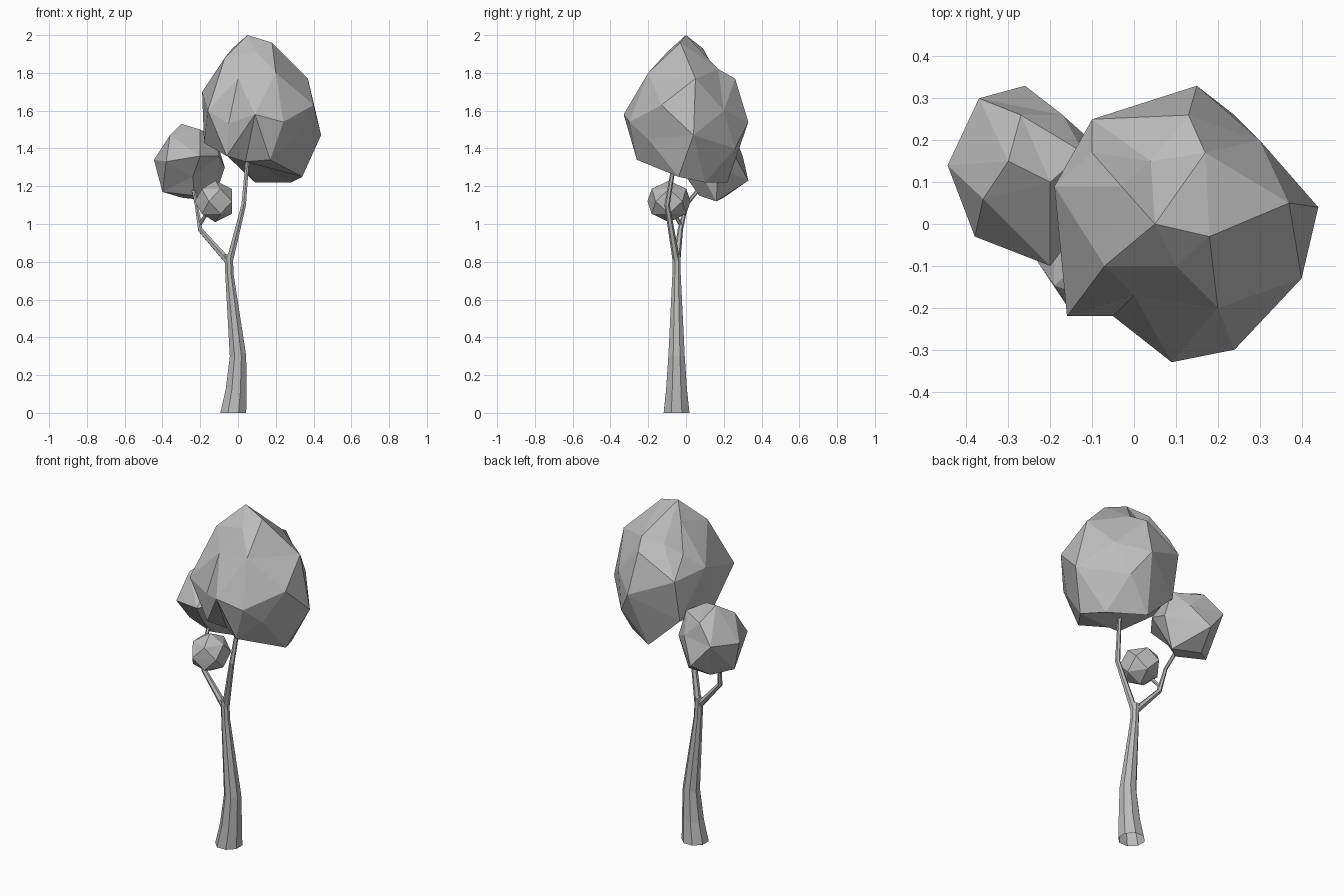
import bpy, bmesh
from math import cos, sin, tau, sqrt
from mathutils import Vector

cube = bpy.data.objects.get("Cube")
if cube:
    bpy.data.objects.remove(cube)


def make_material(name, shade):
    colour = (shade, shade, shade, 1)
    material = bpy.data.materials.new(name)
    material.use_nodes = True
    material.diffuse_color = colour
    shader = material.node_tree.nodes["Principled BSDF"]
    shader.inputs["Base Color"].default_value = colour
    return material


grey = make_material("plain grey", 0.5)


def finish(bm, name):
    """Turn a finished bmesh into a named grey object."""
    bmesh.ops.recalc_face_normals(bm, faces=bm.faces)
    mesh = bpy.data.meshes.new(name)
    bm.to_mesh(mesh)
    bm.free()
    mesh.materials.append(grey)
    part = bpy.data.objects.new(name, mesh)
    bpy.context.collection.objects.link(part)
    return part


def ring_points(sides, radius, height=0, shift=0.5):
    """Corners of a level regular polygon."""
    angles = [tau * (side + shift) / sides for side in range(sides)]
    return [Vector((radius * cos(a), radius * sin(a), height)) for a in angles]


def limb(name, sides, stations):
    """Tapered faceted tube through (x, y, z, radius) stations."""
    bm = bmesh.new()
    up = Vector((0, 0, 1))
    points = [Vector(station[:3]) for station in stations]
    last = len(points) - 1
    rings = []
    for i, point in enumerate(points):
        along = points[min(i + 1, last)] - points[max(i - 1, 0)]
        turn = up.rotation_difference(up if point.z == 0 else along)
        outline = ring_points(sides, stations[i][3])
        rings.append([bm.verts.new(point + turn @ corner) for corner in outline])
    for low, high in zip(rings, rings[1:]):
        for side in range(sides):
            after = (side + 1) % sides
            bm.faces.new((low[side], low[after], high[after], high[side]))
    bm.faces.new(rings[-1])
    return finish(bm, name)


def crown(name, centre, size, corners):
    """Faceted leaf mass: corners are joined on a ball, then moved out to place."""
    centre = Vector(centre)
    bm = bmesh.new()
    place = {}
    for corner in corners:
        offset = Vector(corner) - centre
        direction = Vector([o / s for o, s in zip(offset, size)]).normalized()
        place[bm.verts.new(direction)] = Vector(corner)
    bmesh.ops.convex_hull(bm, input=list(bm.verts))
    bmesh.ops.recalc_face_normals(bm, faces=bm.faces)
    for vert, spot in place.items():
        vert.co = spot
    return finish(bm, name)


def round_crown(name, centre, size):
    """Small leaf mass from staggered five-sided rings between two poles."""
    centre = Vector(centre)
    shape = [Vector((0, 0, 1)), Vector((0, 0, -1))]
    for height, shift in ((-0.6, 0), (0, 0.5), (0.6, 0)):
        shape += ring_points(5, sqrt(1 - height * height), height, shift)
    corners = [centre + Vector([p * s for p, s in zip(point, size)]) for point in shape]
    return crown(name, centre, size, corners)


# Trunk and branches
limb("trunk", 8, [(-0.025, -0.05, 0, 0.074), (-0.01, -0.05, 0.12, 0.06),
                  (0, -0.05, 0.3, 0.047), (-0.045, -0.05, 0.73, 0.024),
                  (-0.05, -0.05, 0.84, 0.024)])
limb("main_branch", 6, [(-0.045, -0.05, 0.8, 0.02), (0.03, -0.1, 1.1, 0.014),
                        (0.055, -0.05, 1.4, 0.01)])
limb("side_branch", 6, [(-0.05, -0.05, 0.8, 0.02), (-0.2, -0.03, 0.97, 0.014),
                        (-0.22, 0, 1.1, 0.01), (-0.24, 0.08, 1.2, 0.01)])
limb("twig", 6, [(-0.2, -0.03, 1, 0.01), (-0.14, -0.09, 1.1, 0.01)])

# Large main crown, from the tip down to the underside
crown("main_crown", (0.1, 0, 1.56), (0.3, 0.3, 0.4), [
    (0.05, 0, 2), (0.18, -0.03, 1.96), (-0.03, 0.09, 1.93), (0.17, 0.17, 1.82),
    (-0.07, -0.1, 1.88), (0.1, -0.1, 1.91), (0.04, 0.15, 1.8), (0.37, 0.05, 1.77),
    (0.13, 0.26, 1.77), (-0.1, 0.17, 1.78), (0, -0.17, 1.77), (0.2, -0.2, 1.8),
    (-0.19, 0.09, 1.7), (-0.1, 0.25, 1.65), (0.3, 0.2, 1.6),
    (0.4, -0.13, 1.63), (0.09, -0.33, 1.58), (0.24, -0.3, 1.54),
    (-0.16, -0.22, 1.6), (-0.05, -0.22, 1.53), (0.15, 0.33, 1.54),
    (0.44, 0.04, 1.47), (0.3, -0.2, 1.45), (-0.18, 0, 1.43),
    (-0.1, 0.2, 1.4), (0.24, 0.26, 1.4), (-0.06, -0.2, 1.36), (0.04, -0.16, 1.33),
    (0.17, -0.26, 1.34), (0.34, -0.04, 1.25), (0.28, 0.1, 1.22), (0.09, 0.22, 1.22),
    (0.03, 0, 1.35),
])

# Middle crown on the side branch
crown("side_crown", (-0.24, 0.12, 1.32), (0.2, 0.2, 0.2), [
    (-0.3, 0.15, 1.53), (-0.2, 0.1, 1.5), (-0.36, 0.06, 1.47), (-0.27, 0.26, 1.46),
    (-0.445, 0.14, 1.34), (-0.37, 0.3, 1.36), (-0.17, 0.26, 1.36),
    (-0.26, 0.33, 1.23), (-0.38, -0.03, 1.33), (-0.2, -0.1, 1.36), (-0.24, 0, 1.25),
    (-0.4, 0.12, 1.17), (-0.23, 0.07, 1.15), (-0.3, 0.2, 1.14), (-0.13, 0.16, 1.12),
    (-0.07, 0.17, 1.3), (-0.1, 0.03, 1.36), (-0.12, 0.17, 1.46),
])

# Small low crown on the twig
round_crown("small_crown", (-0.12, -0.09, 1.12), (0.11, 0.12, 0.11))
